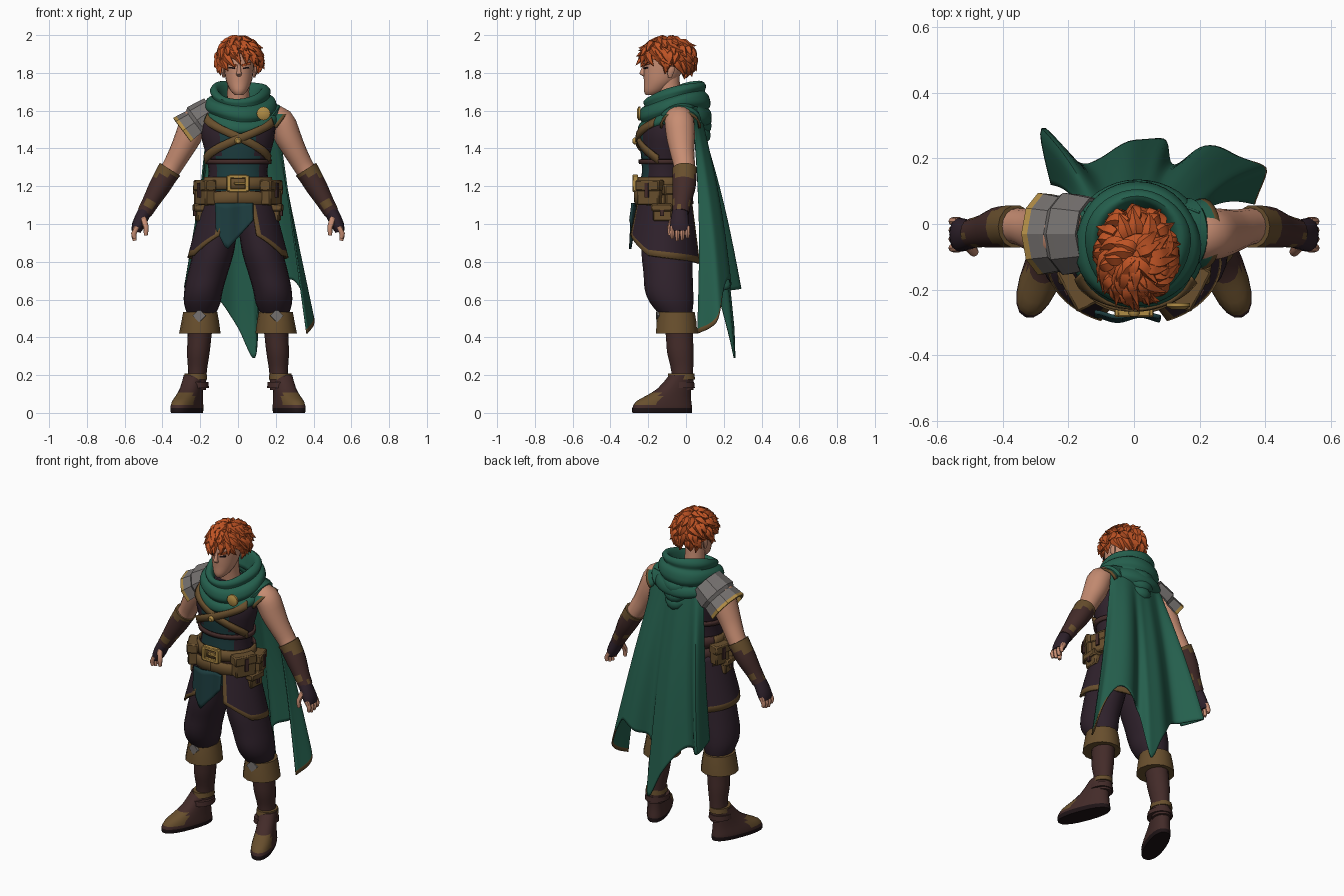
import bpy, bmesh, random
from math import sin, cos, pi, radians
from mathutils import Vector, Matrix

random.seed(4)
if "Cube" in bpy.data.objects:
    bpy.data.objects.remove(bpy.data.objects["Cube"])

PALETTE = dict(hair="bd5429", skin="c68c72", green="295f4e", teal="223f41", leather="452f2d",
               tan="685031", purple="32262f", steel="75716f", gold="b08c48", dark="231a1c")
MATS = {}
for key, code in PALETTE.items():
    rgb = [(int(code[i:i + 2], 16) / 255) ** 2.2 for i in (0, 2, 4)]
    mat = MATS[key] = bpy.data.materials.new(key)
    mat.use_nodes = True
    mat.diffuse_color = (*rgb, 1)
    node = mat.node_tree.nodes["Principled BSDF"]
    node.inputs["Base Color"].default_value = (*rgb, 1)
    node.inputs["Roughness"].default_value = 0.8


def finish(name, bm, mats, mirror=False, smooth=True, solid=0, bevel=0):
    """Turn a bmesh into a named object with materials and modifiers."""
    bmesh.ops.remove_doubles(bm, verts=bm.verts, dist=0.0004)
    bmesh.ops.recalc_face_normals(bm, faces=bm.faces)
    mesh = bpy.data.meshes.new(name)
    bm.to_mesh(mesh)
    bm.free()
    obj = bpy.data.objects.new(name, mesh)
    bpy.context.collection.objects.link(obj)
    for m in mats.split():
        mesh.materials.append(MATS[m])
    if smooth:
        bpy.ops.object.select_all(action="DESELECT")
        obj.select_set(True)
        bpy.context.view_layer.objects.active = obj
        bpy.ops.object.shade_smooth_by_angle(angle=radians(45))
    if solid:
        mod = obj.modifiers.new("thickness", "SOLIDIFY")
        mod.thickness, mod.offset = solid, 0
    if bevel:
        obj.modifiers.new("bevel", "BEVEL").width = bevel
    if mirror:
        obj.modifiers.new("mirror", "MIRROR").use_mirror_merge = False


def spline(pts, u):
    """Smooth curve through the points, u from 0 to 1."""
    f = u * (len(pts) - 1)
    i = min(int(f), len(pts) - 2)
    t = f - i
    a, b, c, d = (Vector(pts[max(0, min(len(pts) - 1, i + k))]) for k in (-1, 0, 1, 2))
    return 0.5 * (2 * b + (c - a) * t + (2 * a - 5 * b + 4 * c - d) * t * t + (3 * b - a - 3 * c + d) * t ** 3)


def tube(bm, secs, n=16, m=3, flat=True, power=1, rule=None):
    """Skin elliptical sections (x, y, z, rx, ry); flat keeps rings level."""
    count = (len(secs) - 1) * m
    path = [spline(secs, i / count) for i in range(count + 1)]
    span = (path[-1].xyz - path[0].xyz).normalized()
    ref = Vector((0, 1, 0)) if abs(span.y) < 0.8 else Vector((1, 0, 0))
    rings = []
    for i, p in enumerate(path):
        tangent = (path[min(i + 1, count)].xyz - path[max(i - 1, 0)].xyz).normalized()
        u = Vector((1, 0, 0)) if flat else ref.cross(tangent).normalized()
        v = Vector((0, 1, 0)) if flat else tangent.cross(u)
        ring = []
        for k in range(n):
            c, s = (w if power == 1 else abs(w) ** power * (1 if w > 0 else -1)
                    for w in (cos(2 * pi * k / n), sin(2 * pi * k / n)))
            ring.append(bm.verts.new(p.xyz + u * c * abs(p[3]) + v * s * abs(p[4])))
        rings.append(ring)
    faces = [bm.faces.new(rings[0]), bm.faces.new(rings[-1])]
    for a, b in zip(rings, rings[1:]):
        faces += [bm.faces.new((a[k], a[k - 1], b[k - 1], b[k])) for k in range(n)]
    for f in faces:
        f.material_index = rule(f.calc_center_median()) if rule else 0
    return bm


def sheet(bm, func, nu, nv, rule=None):
    """Grid surface func(u, v); rule picks a material from column and row."""
    grid = [[bm.verts.new(func(j / nu, i / nv)) for j in range(nu + 1)] for i in range(nv + 1)]
    for i in range(nv):
        for j in range(nu):
            f = bm.faces.new((grid[i][j], grid[i][j + 1], grid[i + 1][j + 1], grid[i + 1][j]))
            f.material_index = rule(j, i) if rule else 0
    return bm


def box(bm, loc, size, turn=0, tilt=0):
    mtx = (Matrix.Translation(loc) @ Matrix.Rotation(turn, 4, "Z") @ Matrix.Rotation(tilt, 4, "Y")
           @ Matrix.Diagonal((*size, 1)))
    bmesh.ops.create_cube(bm, size=1, matrix=mtx)


def lerp(a, b, t):
    return a + (b - a) * t


# Torso with a teal front panel
TORSO = [(0, -.10, 1.0, .15, .115), (0, -.11, 1.1, .172, .135), (0, -.115, 1.2, .165, .132),
         (0, -.11, 1.28, .155, .122), (0, -.11, 1.36, .168, .128), (0, -.11, 1.44, .19, .137),
         (0, -.105, 1.52, .2, .137), (0, -.09, 1.58, .175, .115), (0, -.08, 1.64, .09, .08)]
finish("torso", tube(bmesh.new(), TORSO, 24, 1,
       rule=lambda c: int(c.y < -.14 and abs(c.x) < .105 and c.z < 1.6)), "purple teal")


def on_torso(angle, z, off):
    i = max(k for k in range(len(TORSO) - 1) if TORSO[k][2] <= z)
    a, b = Vector(TORSO[i]), Vector(TORSO[i + 1])
    s = a.lerp(b, (z - a[2]) / (b[2] - a[2]))
    return Vector((sin(angle) * (s[3] + off), s[1] - cos(angle) * (s[4] + off), z))


def band(name, a0, z0, a1, z1, width, mat, off=.008, mirror=False):
    func = lambda u, v: on_torso(radians(lerp(a0, a1, u)), lerp(z0, z1, u) + (v - .5) * width, off)
    finish(name, sheet(bmesh.new(), func, 32, 2), mat, mirror, solid=.014)


band("chest_strap_right", -62, 1.56, 75, 1.34, .045, "tan")
band("chest_strap_left", 62, 1.54, -75, 1.34, .045, "tan", .014)
band("rib_strap", -180, 1.33, 180, 1.33, .025, "leather")
band("belt", -115, 1.215, 115, 1.215, .065, "tan", .014)
band("belt_back", 115, 1.215, 245, 1.215, .065, "leather", .013)
band("hip_sash", 0, 1.14, 120, 1.1, .085, "tan", .022, True)
band("waist_band", -180, 1.14, 180, 1.14, .07, "leather", .008)

# Buckle, chest stud and brooch
bm = bmesh.new()
for s in (-1, 1):
    box(bm, (s * .048, -.268, 1.215), (.024, .03, .085))
    box(bm, (0, -.268, 1.215 + s * .036), (.1, .03, .02))
box(bm, (.01, -.27, 1.215), (.06, .02, .016))
finish("belt_buckle", bm, "gold", bevel=.004)
bm = bmesh.new()
for x, y, z, r in ((.135, -.24, 1.585, .036), (0, -.262, 1.44, .018)):
    tube(bm, [(x, y, z, r, r), (x, y - .012, z, r, r), (x, y - .02, z, r * .6, r * .6)], 16, 1, False)
finish("brooch", bm, "gold")

# Belt pouches with flaps and closing tabs
pouches, tabs = bmesh.new(), bmesh.new()
for deg, z, w, h in ((62, 1.165, .13, .13), (106, 1.145, .1, .12), (84, 1.06, .1, .09)):
    a = radians(deg)
    box(pouches, on_torso(a, z, .03), (w, .06, h), a)
    box(pouches, on_torso(a, z + h * .3, .034), (w + .012, .068, h * .45), a)
    box(tabs, on_torso(a, z + h * .1, .066), (.022, .012, h * .6), a)
finish("pouches", pouches, "tan", True, bevel=.007)
finish("pouch_tabs", tabs, "leather", True)


# Side skirt panels with trimmed hems, and the front cloth
def skirt(u, v):
    a = radians(lerp(22, 165, u))
    hem = .94 - .09 * min(1, u * 3.5) - .06 * u
    return Vector((sin(a) * lerp(.18, .262, v), -.115 - cos(a) * lerp(.145, .19, v), lerp(1.13, hem, v)))


finish("skirt_panels", sheet(bmesh.new(), skirt, 24, 10,
       lambda j, i: int(i == 9 or j in (0, 23))), "purple tan", True, solid=.012)


def front_cloth(u, v):
    hem = lerp(.98, .86, u / .3) if u < .3 else lerp(.86, 1.02, (u - .3) / .7)
    return Vector((lerp(-.12, .08, u), -.276 - .012 * v + .008 * cos(u * 9), lerp(1.11, hem, v)))


finish("front_cloth", sheet(bmesh.new(), front_cloth, 12, 8), "teal", solid=.012)

# Legs: breeches, boot shafts, cuffs, knee plates and feet
finish("breeches", tube(bmesh.new(), [(.085, -.1, 1.06, .09, .115), (.108, -.1, .95, .102, .128),
       (.132, -.1, .84, .108, .135), (.16, -.095, .74, .106, .13), (.182, -.09, .65, .102, .128),
       (.19, -.075, .58, .096, .114), (.195, -.05, .51, .07, .08)], 20), "purple", True)
finish("boot_shafts", tube(bmesh.new(), [(.222, -.02, .12, .052, .06), (.215, -.02, .22, .05, .058),
       (.21, -.03, .32, .06, .07), (.203, -.035, .41, .063, .072), (.2, -.04, .48, .07, .08)]), "leather", True)
finish("boot_cuffs", tube(bmesh.new(), [(.2, -.05, .535, .07, .08), (.2, -.05, .535, .09, .098),
       (.2, -.05, .48, .1, .108), (.202, -.05, .42, .11, .112), (.202, -.045, .42, .07, .08)], 14, 1), "tan", True)
bm = bmesh.new()
box(bm, (.205, -.15, .515), (.05, .012, .05), .1, pi / 4)
finish("knee_plates", bm, "steel", True)
foot = tube(bmesh.new(), [(0, -.135, 0, .058, .168), (0, -.135, .025, .063, .168), (0, -.127, .06, .06, .155),
            (0, -.1, .09, .056, .125), (0, -.066, .13, .053, .09), (0, -.03, .2, .052, .06)], 20, 2,
            power=.85, rule=lambda c: 2 if c.z < .018 else int(c.y < -.17 and .045 < c.z < .1))
bmesh.ops.transform(foot, matrix=Matrix.Translation((.222, 0, 0)) @ Matrix.Rotation(radians(21), 4, "Z"),
                    verts=foot.verts)
finish("boots", foot, "leather tan dark", True)
for name, mat, y, z, r in (("ankle_straps", "tan", -.025, .19, .061), ("heel_straps", "leather", -.035, .145, .07)):
    finish(name, tube(bmesh.new(), [(.224, y, z - .012, r, r + .012), (.224, y, z + .018, r - .003, r + .008)],
                      16, 1), mat, True)

# Arms, bracers, gloves and fingers
finish("arms", tube(bmesh.new(), [(.16, -.04, 1.57, .06, .07), (.225, -.035, 1.545, .072, .078),
       (.264, -.028, 1.46, .07, .075), (.305, -.02, 1.38, .06, .064), (.35, -.008, 1.3, .053, .056),
       (.4, -.01, 1.22, .05, .055), (.49, -.028, 1.07, .034, .036)], 16, flat=False), "skin", True)
finish("bracers", tube(bmesh.new(), [(.36, -.008, 1.29, .064, .066), (.385, -.008, 1.25, .06, .065),
       (.42, -.012, 1.19, .056, .062), (.46, -.022, 1.12, .046, .05), (.495, -.028, 1.06, .04, .045)],
       14, 2, False, rule=lambda c: int(c.z > 1.255 or abs(c.z - 1.105) < .012)), "leather tan", True)
finish("gloves", tube(bmesh.new(), [(.485, -.03, 1.08, .036, .04), (.509, -.033, 1.035, .036, .047),
       (.53, -.033, .99, .033, .052), (.54, -.033, .96, .024, .048)], 14, 2, False), "purple", True)
bm = bmesh.new()
for k in range(4):
    y = -.073 + k * .027
    tip = .908 + .012 * abs(k - 1.3)
    tube(bm, [(.534, y, .985, .014, .014), (.552, y, .948, .014, .013), (.546, y, tip, .01, .009)], 8, 2, False)
tube(bm, [(.503, -.065, 1.03, .017, .017), (.488, -.085, .985, .015, .015), (.488, -.085, .94, .01, .01)],
     8, 2, False)
finish("fingers", bm, "skin", True)


# Shoulder armour on the right, cloth cap on the left
def shoulder(side, length, radius, wrap):
    def func(u, v):
        phi = radians(lerp(-wrap, wrap, u))
        r = radius + .016 * ((v * 1.98) % 1)
        x, z = lerp(.12, .12 + length, v), lerp(1.585, 1.585 - length * .75, v)
        return Vector((side * (x + .6 * r * cos(phi)), -.03 + (r + .014) * sin(phi), z + .8 * r * cos(phi)))
    return func


finish("shoulder_armour", sheet(bmesh.new(), shoulder(-1, .155, .094, 112), 6, 10,
       lambda j, i: int(i == 9)), "steel gold", smooth=False, solid=.012)
finish("shoulder_cloth", sheet(bmesh.new(), shoulder(1, .09, .074, 98), 12, 8,
       lambda j, i: int(i == 7)), "green tan", solid=.012)

# Neck, head and face
finish("neck", tube(bmesh.new(), [(0, -.06, 1.56, .075, .075), (0, -.085, 1.66, .06, .062),
       (.004, -.1, 1.78, .058, .065)]), "skin")
head = tube(bmesh.new(), [(.005, -.185, 1.683, .022, .028), (.005, -.168, 1.705, .044, .055),
            (.005, -.14, 1.75, .066, .083), (.005, -.125, 1.80, .076, .1), (.005, -.112, 1.86, .082, .112),
            (.005, -.1, 1.92, .08, .108), (.005, -.1, 1.96, .05, .07)], 20)
tube(head, [(.005, -.215, 1.85, .007, .01), (.005, -.228, 1.81, .011, .014), (.005, -.23, 1.795, .015, .016),
            (.005, -.218, 1.782, .01, .01)], 10, 2)
for s in (-1, 1):
    tube(head, [(.005 + s * .08, -.085, 1.775, .006, .01), (.005 + s * .086, -.08, 1.81, .011, .02),
                (.005 + s * .086, -.078, 1.835, .01, .018)], 10, 2)
finish("head", head, "skin")
brows, eyes = bmesh.new(), bmesh.new()
for s in (-1, 1):
    box(brows, (.005 + s * .036, -.212, 1.845), (.05, .02, .011), s * .35, -s * .25)
    box(eyes, (.005 + s * .035, -.209, 1.826), (.034, .02, .008), s * .35, -s * .12)
box(eyes, (.005, -.208, 1.752), (.036, .02, .004))
finish("eyebrows", brows, "hair")
finish("eyes_and_mouth", eyes, "dark")


# Hair: a cap covered in long swept tufts
def scalp(az, th, k):
    return Vector((.007 + .112 * k * sin(th) * sin(az), -.095 - .137 * k * sin(th) * cos(az),
                   1.87 + .112 * k * cos(th)))


def hairline(az):
    return 1.1 + abs(sin(az / 2))


hair = sheet(bmesh.new(), lambda u, v: scalp(2 * pi * u, v * hairline(2 * pi * u), .97), 28, 10)
for row, count in ((.06, 7), (.25, 12), (.45, 16), (.65, 20), (.85, 24)):
    for k in range(count):
        az = 2 * pi * (k + random.uniform(-.4, .4)) / count
        th, sweep = hairline(az) * row, random.uniform(-.2, .7)
        lift, reach = random.uniform(1.06, 1.28), random.uniform(.45, .75)
        steps = ((0, .93, .017), (.3, 1, .024), (.65, 1.05, .016), (1, lift, .001))
        tube(hair, [(*scalp(az + sweep * t, th + reach * t, r), w, w) for t, r, w in steps], 5, 2, False)
finish("hair", hair, "hair")

# Cowl, rolled hood and cape
COWL = [(.088, .105, 1.61), (.112, .125, 1.69), (.135, .145, 1.715), (.157, .162, 1.695), (.15, .156, 1.668),
        (.177, .176, 1.65), (.187, .186, 1.612), (.175, .172, 1.586), (.198, .187, 1.565), (.204, .189, 1.53),
        (.165, .15, 1.505)]


def cowl(u, v):
    a = 2 * pi * u
    rx, ry, z = spline(COWL, v)
    wave = 1 + .03 * sin(3 * a + 7 * v)
    dip = (.05 * cos(a) + .02 * cos(2 * a)) * lerp(1.05, .4, v)
    return Vector((.01 + rx * wave * sin(a), -.06 - ry * cos(a), z - dip + .01 * sin(2 * a + 5 * v)))


finish("cowl", sheet(bmesh.new(), cowl, 40, 30), "green", solid=.008)
bm = bmesh.new()
for drop, wide, back in ((0, .13, .085), (.055, .15, .1), (.11, .14, .1), (.16, .11, .095)):
    tube(bm, [(.015 + s * wide, lerp(back, -.01, abs(s) ** 2), 1.63 - drop + .075 * abs(s) ** 1.5,
               .042 - .032 * abs(s), .036 - .026 * abs(s)) for s in (-1, -.5, 0, .5, 1)], 12, 3, False)
finish("hood", bm, "green")

HEM = [(.365, .06, .42), (.4, .17, .5), (.3, .215, .7), (.2, .225, .66), (.115, .185, .6), (.09, .25, .29),
       (0, .26, .45), (-.1, .19, .6), (-.18, .2, .64), (-.28, .28, .66), (-.25, .13, .68)]


def cape(u, v):
    top = Vector((lerp(.2, -.15, u), .035 + .04 * sin(pi * u), 1.62))
    p = top.lerp(spline(HEM, u), v)
    p.y += .01 * sin(u * 30) * v + .02 * sin(pi * v)
    return p


finish("cape", sheet(bmesh.new(), cape, 60, 50, lambda j, i: int(i == 49 and j < 9)), "green tan", solid=.008)
